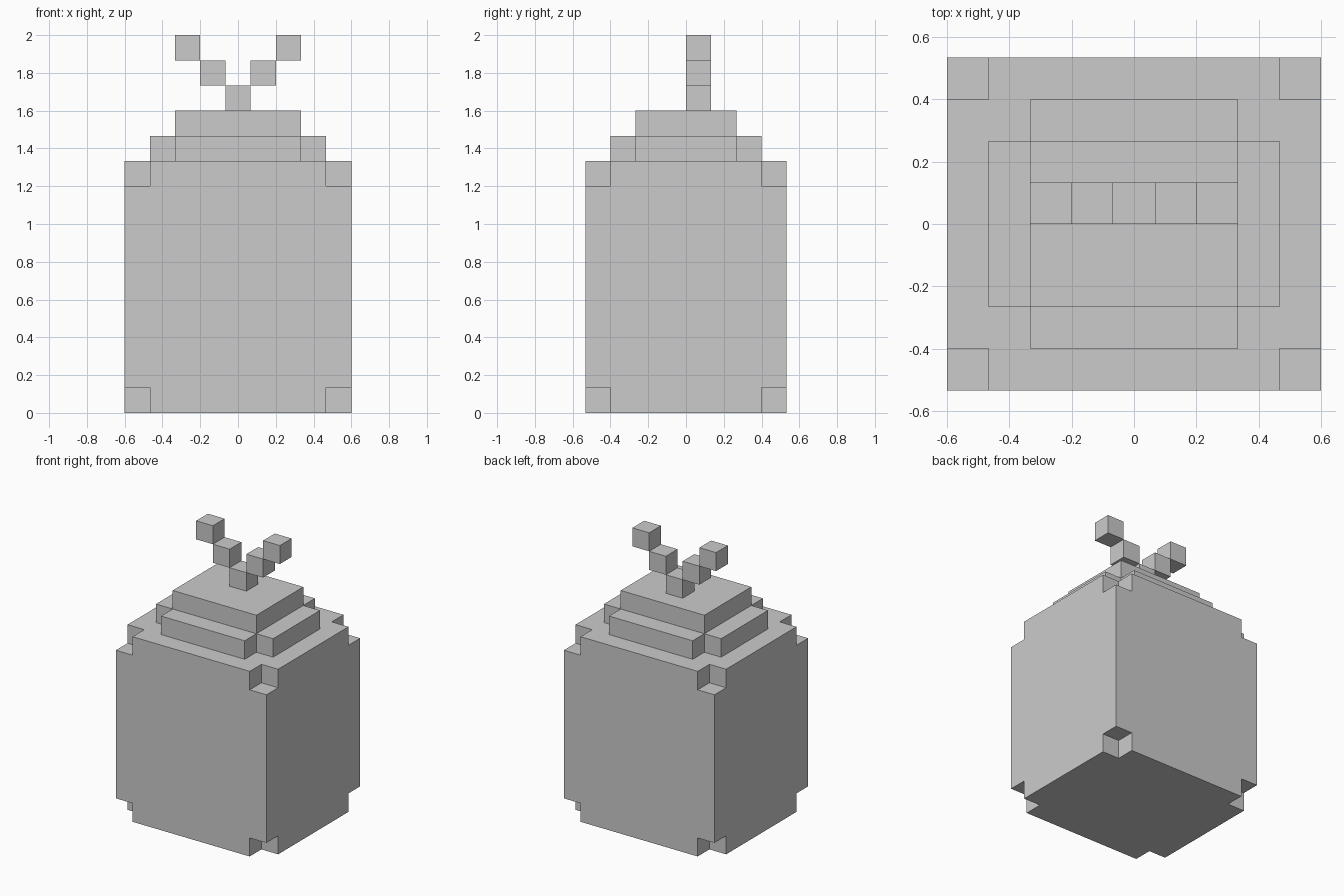
import bpy, bmesh, math
from mathutils import Vector

if "Cube" in bpy.data.objects:
    bpy.data.objects.remove(bpy.data.objects["Cube"])

U = 2 / 15  # edge of one block; the model is 15 blocks tall


def block(x0, x1, y0, y1, z0, z1):
    """Set of whole-block cells, in block units (x measured from the cell's left side)."""
    return {(x, y, z) for x in range(x0, x1) for y in range(y0, y1) for z in range(z0, z1)}


def build(name, cells, solid):
    """Make one object from the exposed faces of its cells, with flat areas merged."""
    bm = bmesh.new()
    verts = {}

    def vert(p):
        if p not in verts:
            verts[p] = bm.verts.new(((p[0] - 0.5) * U, p[1] * U, p[2] * U))
        return verts[p]

    for c in sorted(cells):
        for axis in range(3):
            for side in (0, 1):
                n = list(c)
                n[axis] += 2 * side - 1
                if tuple(n) in solid:
                    continue
                a, b = (axis + 1) % 3, (axis + 2) % 3
                loop = []
                for da, db in ((0, 0), (1, 0), (1, 1), (0, 1)):
                    p = list(c)
                    p[axis] += side
                    p[a] += da
                    p[b] += db
                    loop.append(vert(tuple(p)))
                bm.faces.new(loop if side else loop[::-1])
    bmesh.ops.dissolve_limit(bm, angle_limit=math.radians(1),
                             verts=bm.verts[:], edges=bm.edges[:])
    me = bpy.data.meshes.new(name)
    bm.to_mesh(me)
    bm.free()
    ob = bpy.data.objects.new(name, me)
    bpy.context.collection.objects.link(ob)
    return ob


# Main body: a box with its eight corner blocks cut away
body = block(-4, 5, -4, 4, 0, 10)
body -= {(x, y, z) for x in (-4, 4) for y in (-4, 3) for z in (0, 9)}

# Stepped top: a cross-shaped lower step and a smaller upper step
lower_step = block(-3, 4, -2, 2, 10, 11) | block(-2, 3, -3, 3, 10, 11)
upper_step = block(-2, 3, -2, 2, 11, 12)

# V-shaped sprout, mirrored left and right, one block deep
sprout = {(s * i, 0, 12 + i) for i in range(3) for s in (-1, 1)}

parts = {"body": body, "lower_step": lower_step,
         "upper_step": upper_step, "sprout": sprout}
solid = set().union(*parts.values())
for name, cells in parts.items():
    build(name, cells, solid)
